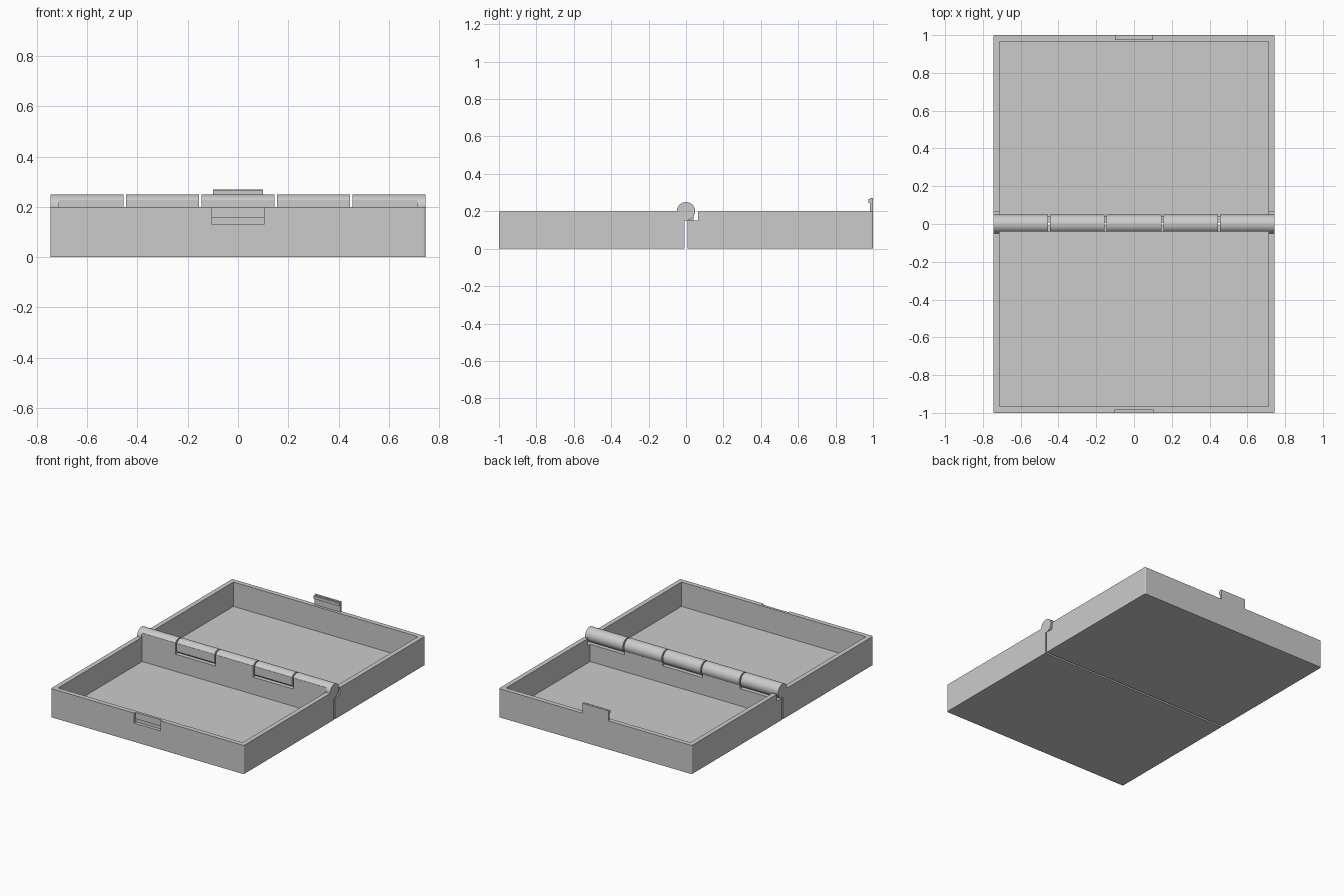
import bpy, math

cube = bpy.data.objects.get("Cube")
if cube:
    bpy.data.objects.remove(cube, do_unlink=True)

grey = bpy.data.materials.new("plain grey")
grey.use_nodes = True
grey.diffuse_color = (0.6, 0.6, 0.6, 1)
grey.node_tree.nodes["Principled BSDF"].inputs["Base Color"].default_value = (0.6, 0.6, 0.6, 1)

HALF, H, WALL, GAP, R = 0.745, 0.2, 0.033, 0.007, 0.049
INNER = HALF - WALL
BREAKS = [-HALF, -0.45, -0.15, 0.15, 0.45, HALF]
SLOT = 0.005


def box(name, x, y, z):
    """Box spanning the given (min, max) ranges."""
    spans = (x, y, z)
    bpy.ops.mesh.primitive_cube_add(size=1, location=[(a + b) / 2 for a, b in spans])
    ob = bpy.context.object
    ob.name = name
    ob.scale = [b - a for a, b in spans]
    bpy.ops.object.transform_apply(location=True, rotation=False, scale=True)
    ob.data.materials.append(grey)
    return ob


def cut(ob, *cutter):
    """Subtract a box from an object."""
    tool = box("cutter", *cutter)
    mod = ob.modifiers.new("cut", "BOOLEAN")
    mod.operation, mod.solver, mod.object = "DIFFERENCE", "EXACT", tool
    bpy.context.view_layer.objects.active = ob
    bpy.ops.object.modifier_apply(modifier=mod.name)
    bpy.data.objects.remove(tool, do_unlink=True)


def tray(name, side):
    """Open tray on the front (-1) or back (+1) side of the hinge."""
    def span(a, b):
        return tuple(sorted((side * a, side * b)))
    ob = box(name, (-HALF, HALF), span(GAP, 1), (0, H))
    # Slightly eased outer vertical corners
    weights = ob.data.attributes.new("bevel_weight_edge", "FLOAT", "EDGE")
    for e in ob.data.edges:
        a, b = (ob.data.vertices[i].co for i in e.vertices)
        if abs(a.z - b.z) > 0.1 and abs(a.y) > 0.5:
            weights.data[e.index].value = 1
    mod = ob.modifiers.new("corners", "BEVEL")
    mod.width, mod.segments, mod.limit_method = 0.007, 3, "WEIGHT"
    bpy.ops.object.modifier_apply(modifier=mod.name)
    cut(ob, (-INNER, INNER), span(GAP + WALL, 1 - WALL), (0.03, 0.5))
    # Hinge wall clearances under the other tray's knuckles
    for i in range(5):
        if (i % 2 == 0) == (side > 0):
            lo = BREAKS[i] - (0.05 if i == 0 else SLOT)
            hi = BREAKS[i + 1] + (0.05 if i == 4 else SLOT)
            cut(ob, (lo, hi), span(-0.02, 0.063), (0.15, 0.5))
    return ob


front_tray = tray("front_tray", -1)
back_tray = tray("back_tray", 1)

# Catch recess with a deeper groove in the front wall
cut(front_tray, (-0.103, 0.103), (-1.1, -0.985), (0.13, 0.3))
cut(front_tray, (-0.103, 0.103), (-1.1, -0.977), (0.13, 0.155))

# Latch tongue and its hooked lip on the back wall
box("latch_tongue", (-0.1, 0.1), (0.985, 1.0), (0.19, 0.27))
box("latch_lip", (-0.1, 0.1), (0.975, 0.987), (0.245, 0.265))

# Five interlocking hinge knuckles, each joined to its tray by a short web
for i in range(5):
    a = BREAKS[i] + (SLOT if i else 0)
    b = BREAKS[i + 1] - (SLOT if i < 4 else 0)
    bpy.ops.mesh.primitive_cylinder_add(vertices=48, radius=R, depth=b - a,
                                        location=((a + b) / 2, 0, H),
                                        rotation=(0, math.pi / 2, 0))
    knuckle = bpy.context.object
    knuckle.name = f"hinge_knuckle_{i + 1}"
    knuckle.data.materials.append(grey)
    bpy.ops.object.transform_apply(location=True, rotation=True, scale=True)
    # Flat face level with the front tray's inner wall
    cut(knuckle, (-INNER, INNER), (-0.2, -GAP - WALL), (0.1, 0.3))
    bpy.ops.object.select_all(action="DESELECT")
    knuckle.select_set(True)
    bpy.ops.object.shade_smooth_by_angle(angle=math.radians(30))
    side = -1 if i % 2 == 0 else 1
    box(f"hinge_web_{i + 1}", (a, b), sorted((side * GAP, side * (GAP + WALL))), (0.149, H))
